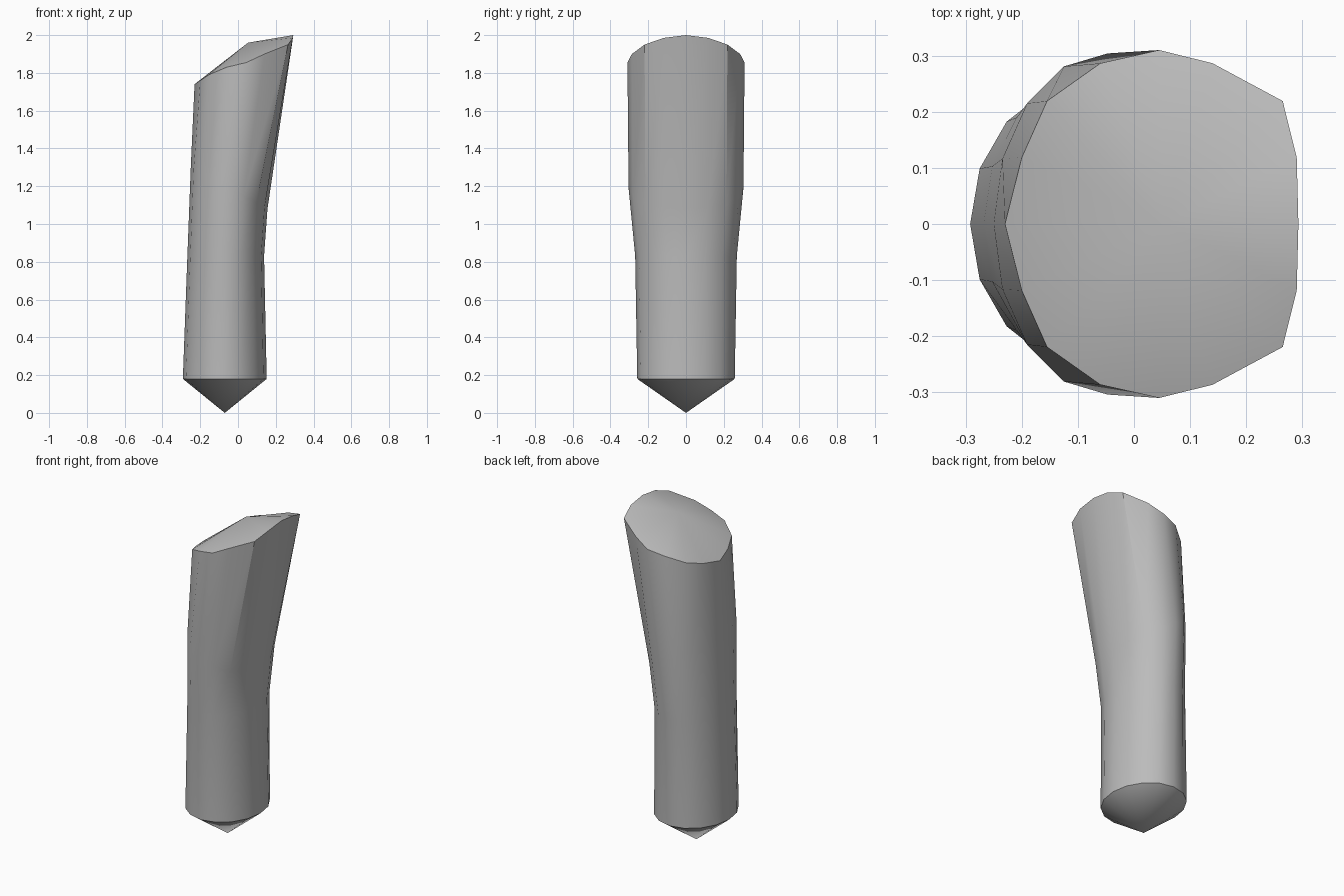
import bpy
import bmesh
from math import sin, cos, tau, radians

cube = bpy.data.objects.get("Cube")
if cube:
    bpy.data.objects.remove(cube, do_unlink=True)

grey = bpy.data.materials.new("plain grey")
grey.use_nodes = True
colour = (0.5, 0.5, 0.5, 1)
grey.diffuse_color = colour
grey.node_tree.nodes["Principled BSDF"].inputs["Base Color"].default_value = colour

SIDES = 16


def oval(cx, rx, ry, z, tilt=0):
    """Oval ring whose height changes along x by the tilt."""
    points = []
    for i in range(SIDES):
        a = tau * i / SIDES
        points.append((cx + rx * cos(a), ry * sin(a), z + tilt * cos(a)))
    return points


def slanted_rim():
    """Mirrored top rim, listed as x and z from the high side to the low side."""
    half = [(0.293, 2.0), (0.29, 1.985), (0.265, 1.95), (0.14, 1.9), (0.045, 1.855),
            (-0.06, 1.83), (-0.155, 1.79), (-0.2, 1.76), (-0.23, 1.74)]
    rim = half + half[-2:0:-1]
    return [(x, 0.31 * sin(tau * i / SIDES), z) for i, (x, z) in enumerate(rim)]


# Rings of the bent stem, bottom to top
rings = [
    oval(-0.07, 0.222, 0.258, 0.18),
    oval(-0.065, 0.203, 0.269, 0.83),
    oval(-0.047, 0.203, 0.304, 1.19, -0.11),
    slanted_rim(),
]

bm = bmesh.new()
loops = [[bm.verts.new(p) for p in ring] for ring in rings]
for low, high in zip(loops, loops[1:]):
    for i in range(SIDES):
        j = (i + 1) % SIDES
        bm.faces.new((low[i], low[j], high[j], high[i]))

# Pointed base and shallow cap
tip = bm.verts.new((-0.07, 0, 0))
crown = bm.verts.new((0.053, 0, 1.96))
for i in range(SIDES):
    j = (i + 1) % SIDES
    bm.faces.new((loops[0][j], loops[0][i], tip))
    bm.faces.new((loops[-1][i], loops[-1][j], crown))
bmesh.ops.recalc_face_normals(bm, faces=bm.faces)

mesh = bpy.data.meshes.new("pointed_stem")
bm.to_mesh(mesh)
bm.free()
mesh.materials.append(grey)
stem = bpy.data.objects.new("pointed_stem", mesh)
bpy.context.collection.objects.link(stem)

bpy.ops.object.select_all(action="DESELECT")
stem.select_set(True)
bpy.context.view_layer.objects.active = stem
bpy.ops.object.shade_smooth_by_angle(angle=radians(30))
